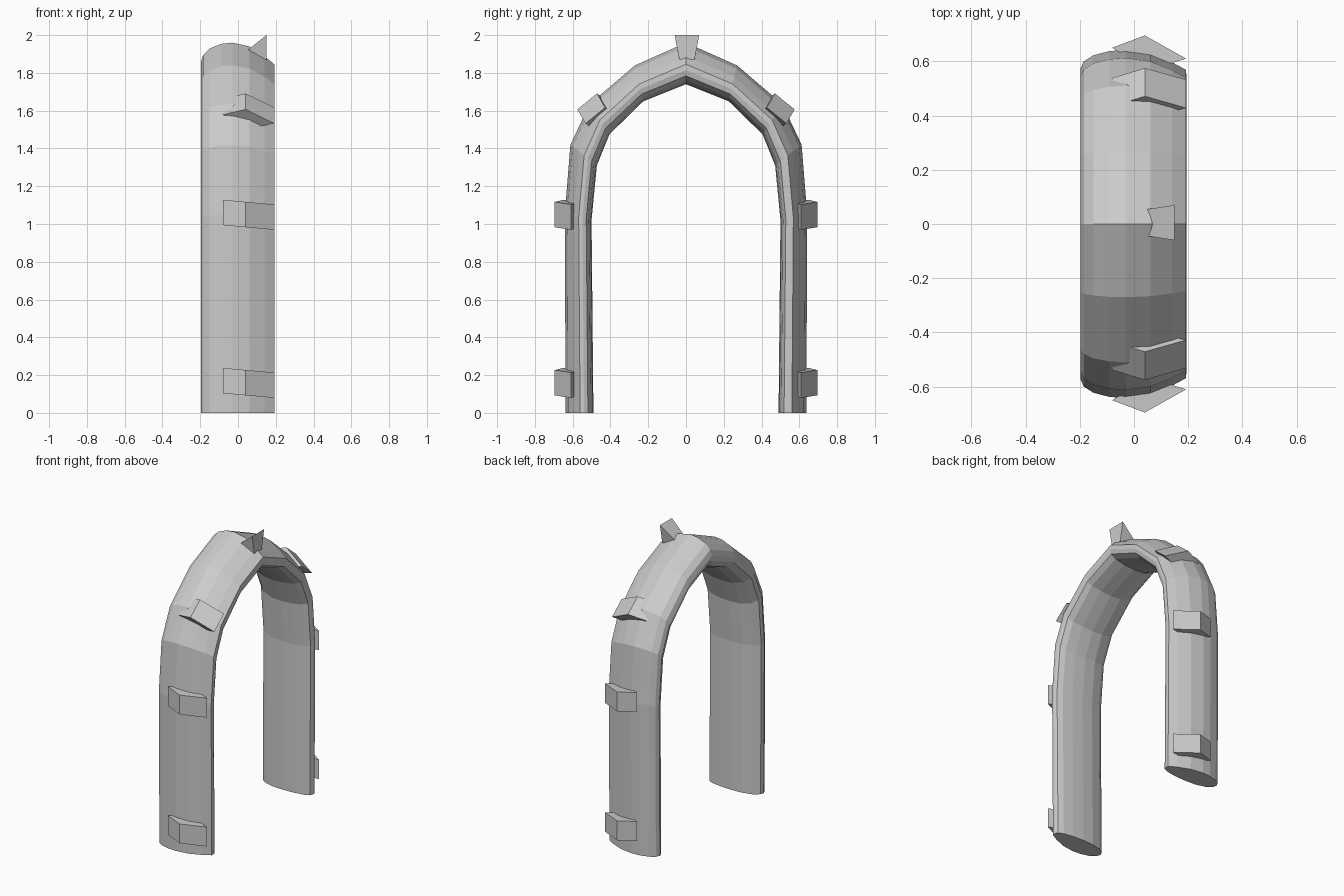
import bpy, bmesh, math
from mathutils import Vector

if "Cube" in bpy.data.objects:
    bpy.data.objects.remove(bpy.data.objects["Cube"])


def make_object(name, rings):
    """Skin a list of closed rings and cap both ends."""
    bm = bmesh.new()
    loops = [[bm.verts.new(p) for p in ring] for ring in rings]
    n = len(loops[0])
    for a, b in zip(loops, loops[1:]):
        for i in range(n):
            j = (i + 1) % n
            bm.faces.new((a[i], a[j], b[j], b[i]))
    bm.faces.new(loops[0])
    bm.faces.new(loops[-1])
    bmesh.ops.recalc_face_normals(bm, faces=bm.faces)
    mesh = bpy.data.meshes.new(name)
    bm.to_mesh(mesh)
    bm.free()
    obj = bpy.data.objects.new(name, mesh)
    bpy.context.collection.objects.link(obj)
    return obj


# Arch: lens section (x, position from inner to outer edge)
section = [(.192, .48), (.14, .68), (.06, .91), (-.03, 1), (-.09, .97),
           (-.15, .86), (-.185, .7), (-.197, .52), (-.19, .35), (-.15, .15),
           (-.08, .03), (0, 0), (.08, .03), (.15, .1), (.185, .2), (.193, .34)]

# Inner and outer (y, z) points of half the arch
half = [((.49, 0), (.637, 0)), ((.50, 1.02), (.642, 1.05)),
        ((.472, 1.31), (.612, 1.42)), ((.405, 1.475), (.51, 1.635)),
        ((.226, 1.65), (.27, 1.84))]
apex = [((0, 1.74), (0, 1.96))]
mirrored = [((-a[0], a[1]), (-b[0], b[1])) for a, b in half]
path = mirrored + apex + half[::-1]

rings = []
for inner, outer in path:
    a, b = Vector(inner), Vector(outer)
    rings.append([(x, *a.lerp(b, t)) for x, t in section])
make_object("arch", rings)


# Clamp blocks: wedge profile (x, depth below the peak)
wedge = [(-.08, -.045), (.04, 0), (.192, -.085), (.05, -.13)]


def clamp_block(name, side, y, z, angle, half_width=.067):
    """Wedge whose peak edge is centred on (y, z), facing out at the angle."""
    out = Vector((math.cos(angle), math.sin(angle)))
    up = Vector((-out.y, out.x))
    ends = []
    for s in (-half_width, half_width):
        ring = []
        for x, d in wedge:
            p = Vector((y, z)) + out * d + up * (s - .09 * (x - .04))
            ring.append((x, side * p.x, p.y))
        ends.append(ring)
    make_object(name, ends)


for side, label in ((-1, "front"), (1, "back")):
    clamp_block(label + "_lower_block", side, .695, .16, 0)
    clamp_block(label + "_middle_block", side, .695, 1.05, 0)
    clamp_block(label + "_shoulder_block", side, .523, 1.649, math.radians(51))

# Keystone wedge at the crown: triangle side profile, tapering downwards
keystone = [(.15, 2.0, .065), (.02, 1.895, .045), (.15, 1.87, .04)]
make_object("keystone_block",
            [[(x, s * w + .005, z) for x, z, w in keystone] for s in (-1, 1)])
